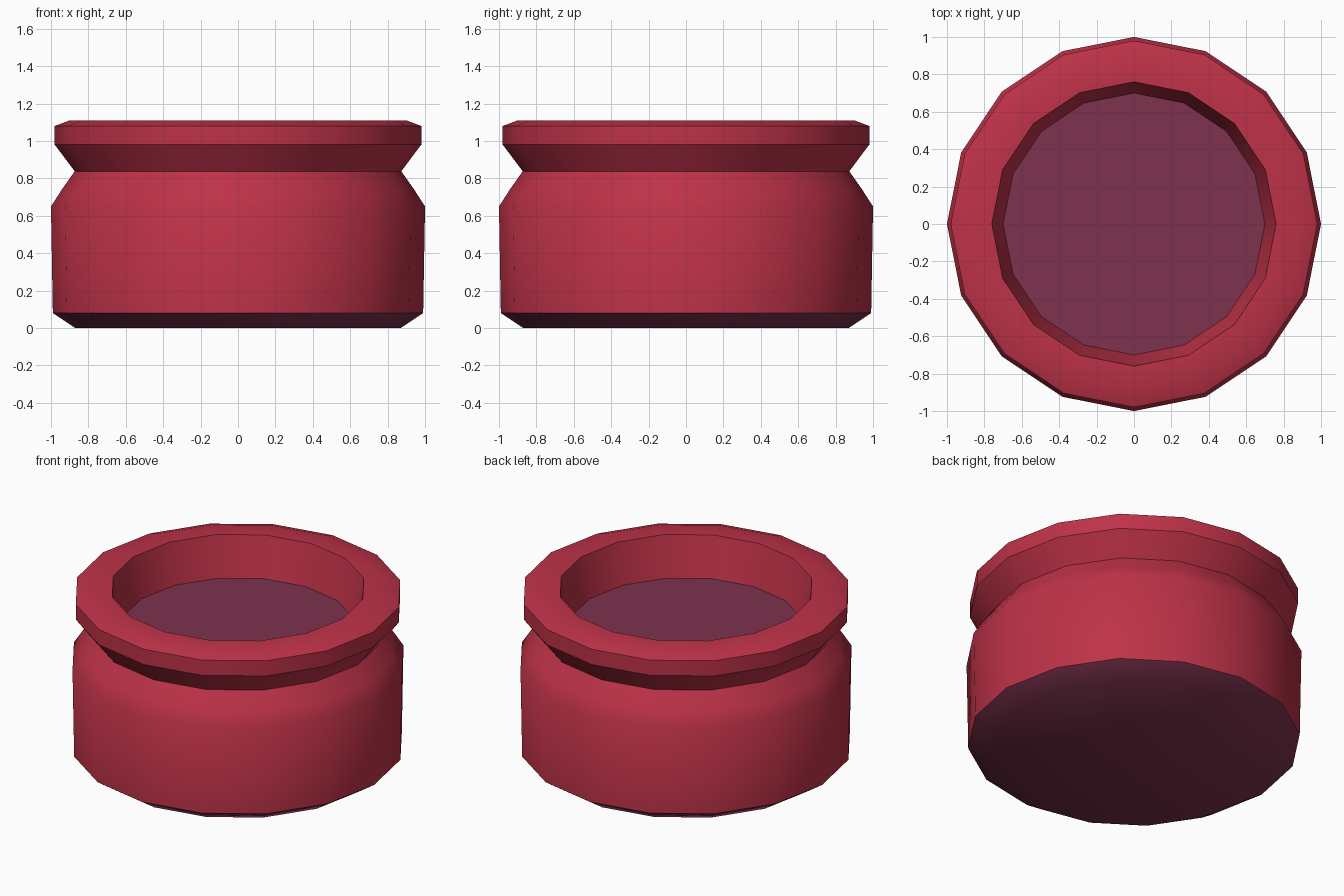
import bpy, bmesh, math

if "Cube" in bpy.data.objects:
    bpy.data.objects.remove(bpy.data.objects["Cube"])

SIDES = 16


def material(name, srgb):
    m = bpy.data.materials.new(name)
    m.diffuse_color = [(c / 255 / 12.92 if c < 11 else ((c / 255 + 0.055) / 1.055) ** 2.4) for c in srgb] + [1]
    m.use_nodes = True
    m.node_tree.nodes["Principled BSDF"].inputs["Base Color"].default_value = m.diffuse_color
    return m


red = material("red", (190, 50, 72))
plum = material("plum", (125, 50, 78))


def lathe(name, profile, mat, cap_first=False, cap_last=False):
    """Revolve an (r, z) profile, listed bottom to top along the outside."""
    bm = bmesh.new()
    rings = []
    for r, z in profile:
        rings.append([bm.verts.new((r * math.cos(2 * math.pi * i / SIDES),
                                    r * math.sin(2 * math.pi * i / SIDES), z))
                      for i in range(SIDES)])
    for a, b in zip(rings, rings[1:]):
        for i in range(SIDES):
            j = (i + 1) % SIDES
            bm.faces.new((a[i], a[j], b[j], b[i]))
    if cap_first:
        bm.faces.new(rings[0][::-1])
    if cap_last:
        bm.faces.new(rings[-1])
    mesh = bpy.data.meshes.new(name)
    bm.to_mesh(mesh)
    bm.free()
    mesh.materials.append(mat)
    ob = bpy.data.objects.new(name, mesh)
    bpy.context.collection.objects.link(ob)
    bpy.ops.object.select_all(action='DESELECT')
    ob.select_set(True)
    bpy.context.view_layer.objects.active = ob
    bpy.ops.object.shade_smooth_by_angle(angle=math.radians(36))
    return ob


# chamfered underside
lathe("base", [(0.87, 0), (0.99, 0.08)], plum, cap_first=True)

# outer wall, pinched neck, rim and inner wall
lathe("pot_body", [(0.99, 0.08), (1.0, 0.65), (0.94, 0.743), (0.873, 0.838),
                   (0.98, 0.98), (0.98, 1.08), (0.90, 1.11),
                   (0.76, 1.11), (0.70, 0.85)], red)

# recessed floor inside the rim
lathe("inner_floor", [(0.70, 0.85)], plum, cap_last=True)
